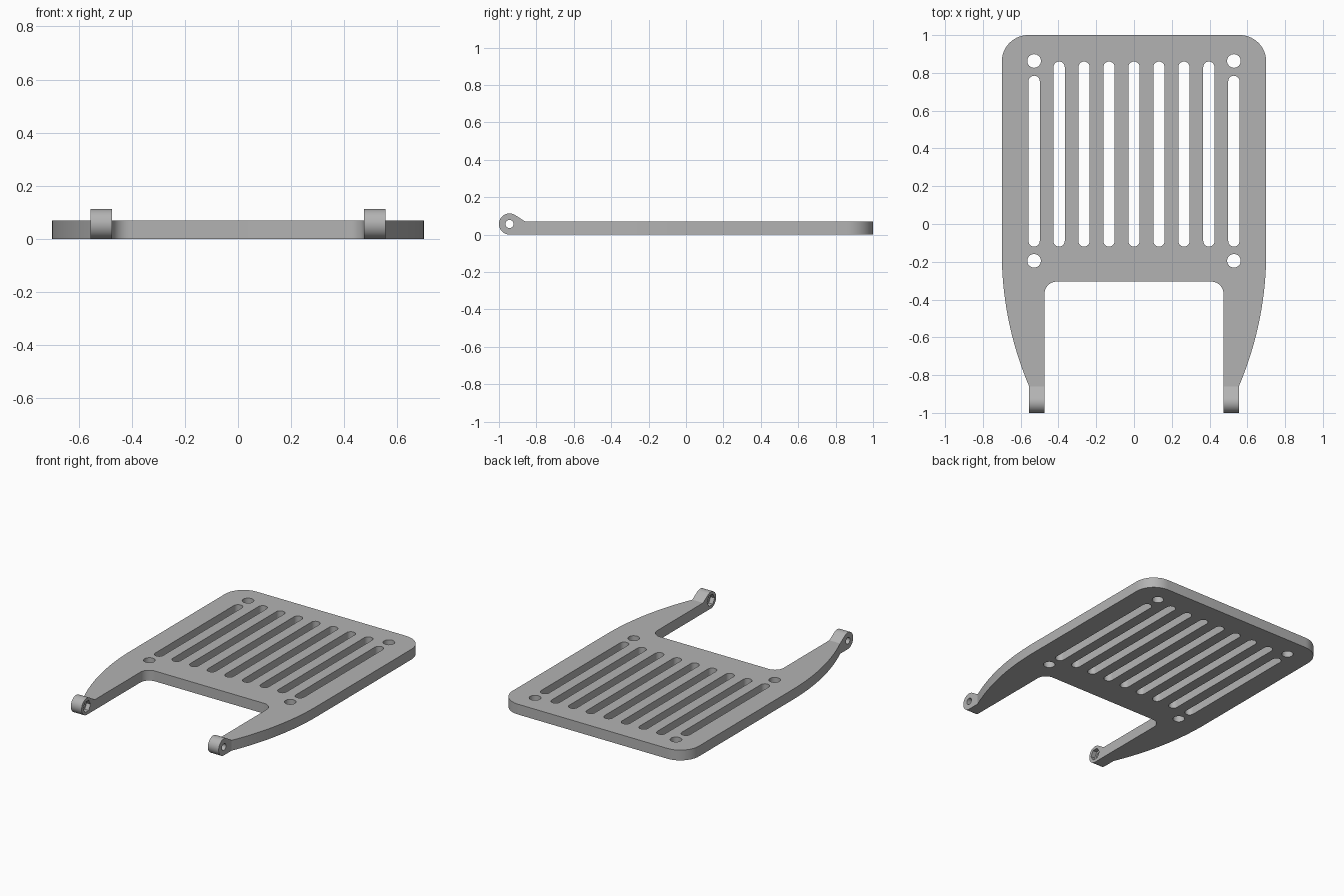
import bpy, bmesh, math
from mathutils import Vector

if "Cube" in bpy.data.objects:
    bpy.data.objects.remove(bpy.data.objects["Cube"])

T = 0.07                    # plate thickness
IN, OUT = 0.474, 0.555      # inner and outer x of the hinge arms
JOIN = -0.86                # y where the hinge eyes meet the arms
R = 0.0565                  # hinge eye radius
CY, CZ = -1 + R, R          # hinge eye centre

grey = bpy.data.materials.new("grey plastic")
grey.diffuse_color = (0.45, 0.45, 0.45, 1)
grey.use_nodes = True
grey.node_tree.nodes["Principled BSDF"].inputs["Base Color"].default_value = grey.diffuse_color


def arc(cx, cy, r, a0, a1, n):
    return [(cx + r * math.cos(math.radians(a0 + (a1 - a0) * i / n)),
             cy + r * math.sin(math.radians(a0 + (a1 - a0) * i / n))) for i in range(n + 1)]


def finish(obj):
    obj.data.materials.clear()
    obj.data.materials.append(grey)
    bpy.ops.object.select_all(action='DESELECT')
    obj.select_set(True)
    bpy.context.view_layer.objects.active = obj
    bpy.ops.object.shade_smooth_by_angle(angle=math.radians(30))


def drop_joint_faces(mesh):
    # remove the hidden faces where the hinge eye meets the arm
    bm = bmesh.new()
    bm.from_mesh(mesh)
    bmesh.ops.remove_doubles(bm, verts=bm.verts, dist=1e-5)
    hidden = [f for f in bm.faces if all(abs(v.co.y - JOIN) < 1e-4 for v in f.verts)]
    bmesh.ops.delete(bm, geom=hidden, context='FACES')
    bm.to_mesh(mesh)
    bm.free()


def link(name, mesh):
    obj = bpy.data.objects.new(name, mesh)
    bpy.context.collection.objects.link(obj)
    return obj


def prism(name, loop, x0, x1):
    # extrude a (y, z) loop along x
    bm = bmesh.new()
    face = bm.faces.new([bm.verts.new((x0, y, z)) for y, z in loop])
    ext = bmesh.ops.extrude_face_region(bm, geom=[face])
    verts = [g for g in ext["geom"] if isinstance(g, bmesh.types.BMVert)]
    bmesh.ops.translate(bm, verts=verts, vec=Vector((x1 - x0, 0, 0)))
    bmesh.ops.recalc_face_normals(bm, faces=bm.faces)
    mesh = bpy.data.meshes.new(name)
    bm.to_mesh(mesh)
    bm.free()
    return link(name, mesh)


def bake(obj):
    dg = bpy.context.evaluated_depsgraph_get()
    return bpy.data.meshes.new_from_object(obj.evaluated_get(dg))


# plate outline, right half from the notch round to the back edge
drop, run = 0.70 - OUT, -0.15 - JOIN
sweep_r = (drop ** 2 + run ** 2) / (2 * drop)
sweep = math.degrees(math.asin(run / sweep_r))
half = arc(IN - 0.065, -0.305 - 0.065, 0.065, 90, 0, 10)
half += [(IN, JOIN)]
half += arc(0.70 - sweep_r, -0.15, sweep_r, -sweep, 0, 20)
half += arc(0.70 - 0.14, 1 - 0.14, 0.14, 0, 90, 14)
loops = [half + [(-x, y) for x, y in reversed(half)]]

# long slots
for i in range(-4, 5):
    x, top, r = i * 0.1322, 0.785 if abs(i) == 4 else 0.86, 0.03
    loops.append(arc(x, top - r, r, 0, 180, 12) + arc(x, -0.12 + r, r, 180, 360, 12))

# four screw holes
for x in (-0.529, 0.529):
    for y in (0.863, -0.195):
        loops.append(arc(x, y, 0.036, 0, 360, 32)[:-1])

# plate: filled outline with holes, extruded
curve = bpy.data.curves.new("plate_outline", 'CURVE')
curve.dimensions, curve.fill_mode, curve.extrude = '2D', 'BOTH', T / 2
for loop in loops:
    s = curve.splines.new('POLY')
    s.points.add(len(loop) - 1)
    for p, (x, y) in zip(s.points, loop):
        p.co = (x, y, 0, 1)
    s.use_cyclic_u = True
outline = link("plate_outline", curve)
mesh = bake(outline)
bpy.data.objects.remove(outline)
for v in mesh.vertices:
    v.co.z += T / 2
drop_joint_faces(mesh)
finish(link("slotted_plate", mesh))

# hinge eyes: rounded end, pin hole and a hexagonal nut recess on the inner side
dy, dz = JOIN - CY, T - CZ
tangent = math.degrees(math.atan2(dz, dy) + math.acos(R / math.hypot(dy, dz)))
profile = [(JOIN, 0), (JOIN, T)] + arc(CY, CZ, R, tangent, 270, 32)
for side, sx in (("left", -1), ("right", 1)):
    eye = prism(side + "_hinge_eye", profile, sx * IN, sx * OUT)
    pin = prism("pin_cutter", arc(CY, CZ, 0.022, 0, 360, 32)[:-1], sx * 0.4, sx * 0.6)
    nut = prism("nut_cutter", arc(CY, CZ, 0.04, 0, 360, 6)[:-1], sx * 0.4, sx * (IN + 0.03))
    for cutter in (pin, nut):
        mod = eye.modifiers.new("cut", 'BOOLEAN')
        mod.operation, mod.object, mod.solver = 'DIFFERENCE', cutter, 'EXACT'
    eye.modifiers.update()
    mesh = bake(eye)
    eye.modifiers.clear()
    eye.data = mesh
    for cutter in (pin, nut):
        bpy.data.objects.remove(cutter)
    drop_joint_faces(mesh)
    finish(eye)
